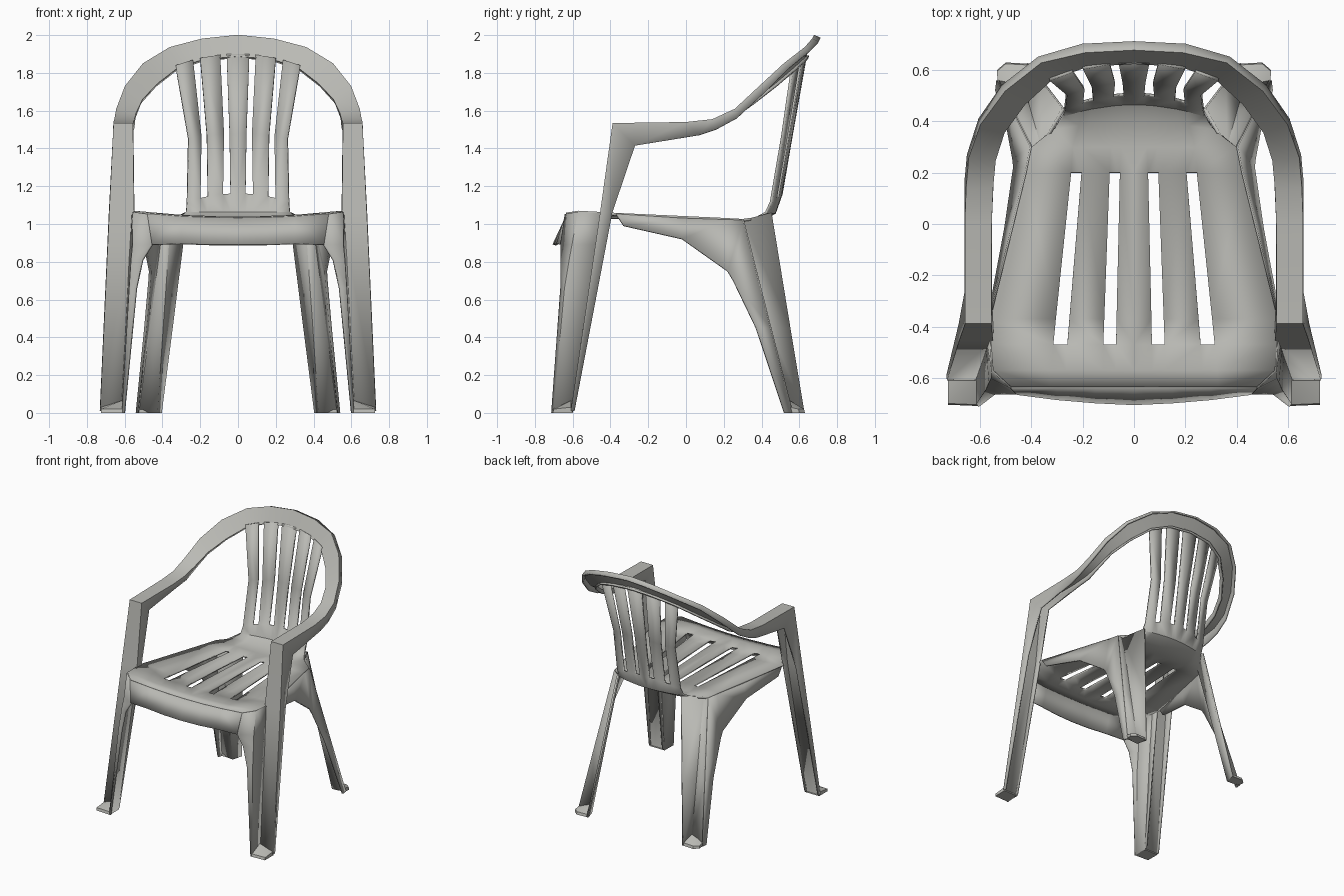
import bpy, bmesh

grey = bpy.data.materials.new("light_grey_plastic")
grey.diffuse_color = (0.49, 0.49, 0.46, 1)


def finish(name, bm, thickness=0.0):
    """Make an object from one half, mirror it over x and give the sheet its thickness."""
    bmesh.ops.recalc_face_normals(bm, faces=bm.faces)
    mesh = bpy.data.meshes.new(name)
    bm.to_mesh(mesh)
    bm.free()
    mesh.materials.append(grey)
    ob = bpy.data.objects.new(name, mesh)
    bpy.context.collection.objects.link(ob)
    bpy.ops.object.select_all(action='DESELECT')
    bpy.context.view_layer.objects.active = ob
    ob.select_set(True)
    bpy.ops.object.shade_smooth_by_angle(angle=0.5)
    mirror = ob.modifiers.new("mirror", 'MIRROR')
    mirror.merge_threshold = 0.002
    if thickness:
        solid = ob.modifiers.new("thickness", 'SOLIDIFY')
        solid.thickness = thickness
        solid.offset = 0
    return ob


def sheet(name, rows, skip=lambda r, c: False, thickness=0.014):
    """Sheet through rows of points; skip leaves out cells as openings."""
    bm = bmesh.new()
    vs = [[bm.verts.new(p) for p in row] for row in rows]
    for r in range(len(rows) - 1):
        for c in range(len(rows[0]) - 1):
            if not skip(r, c):
                bm.faces.new((vs[r][c], vs[r][c + 1], vs[r + 1][c + 1], vs[r + 1][c]))
    return finish(name, bm, thickness)


def hull(name, pts):
    bm = bmesh.new()
    for p in pts:
        bm.verts.new(p)
    bmesh.ops.convex_hull(bm, input=bm.verts)
    return finish(name, bm)


# Seat and backrest in one sheet: y, z, bend in y, bend in z, column positions
shell = [
    (-.635, 1.03, 0, .10, (0, .07, .12, .27, .33, .48)),
    (-.57, 1.033, 0, .10, (0, .07, .12, .265, .325, .55)),
    (-.47, 1.033, 0, .08, (0, .07, .12, .26, .315, .557)),
    (-.37, 1.033, 0, .06, (0, .068, .116, .252, .305, .56)),
    (.20, 1.02, 0, .03, (0, .055, .095, .205, .245, .42)),
    (.30, 1.015, 0, .03, (0, .05, .09, .20, .24, .40)),
    (.40, 1.02, .3, .1, (0, .045, .085, .18, .215, .31)),
    (.47, 1.06, .6, 0, (0, .04, .08, .165, .20, .275)),
    (.505, 1.16, .75, -.6, (0, .04, .08, .16, .20, .27)),
    (.56, 1.48, .75, -.4, (0, .045, .075, .165, .195, .263)),
    (.635, 1.90, .65, -.55, (0, .06, .095, .20, .24, .33)),
]
rows = [[(x, y - ky * x * x, z + kz * x * x) for x in xs] for y, z, ky, kz, xs in shell]
sheet("seat_and_backrest", rows, lambda r, c: c in (1, 3) and r in (2, 3, 8, 9))

# Hoop, armrest and outer front leg: inner flange, inner edge, outer edge, outer flange
sheet("hoop_arm_and_front_leg", [
    [(0, .65, 1.885), (0, .63, 1.89), (0, .68, 1.995), (0, .71, 1.98)],
    [(.18, .64, 1.87), (.18, .62, 1.875), (.19, .67, 1.975), (.20, .70, 1.96)],
    [(.325, .585, 1.82), (.32, .57, 1.83), (.36, .63, 1.93), (.37, .65, 1.91)],
    [(.44, .48, 1.73), (.43, .47, 1.745), (.50, .52, 1.845), (.51, .54, 1.82)],
    [(.52, .365, 1.64), (.51, .36, 1.66), (.595, .39, 1.725), (.60, .41, 1.69)],
    [(.55, .255, 1.56), (.545, .25, 1.585), (.64, .26, 1.605), (.645, .27, 1.56)],
    [(.555, .15, 1.51), (.555, .14, 1.545), (.65, .14, 1.55), (.655, .16, 1.50)],
    [(.56, .05, 1.495), (.56, 0, 1.53), (.655, 0, 1.535), (.655, .07, 1.47)],
    [(.56, -.30, 1.45), (.56, -.385, 1.53), (.655, -.385, 1.53), (.655, -.27, 1.415)],
    [(.555, -.40, 1.06), (.555, -.45, 1.06), (.677, -.45, 1.06), (.677, -.39, 1.06)],
    [(.612, -.59, .01), (.612, -.605, .01), (.725, -.605, .01), (.725, -.59, .01)],
])

# Front apron under the seat edge
sheet("front_apron", [
    [(0, -.635, 1.03), (0, -.70, .89)],
    [(.15, -.635, 1.032), (.15, -.693, .89)],
    [(.30, -.635, 1.039), (.30, -.68, .895)],
    [(.48, -.635, 1.053), (.455, -.66, .89)],
])

# Inner panel of the front leg, curving round from the apron
sheet("front_leg_inner", [
    [(.48, -.635, 1.053), (.55, -.57, 1.063), (.555, -.45, 1.06)],
    [(.455, -.66, .89), (.552, -.60, .89), (.565, -.475, .89)],
    [(.505, -.66, .81), (.56, -.615, .81), (.57, -.49, .81)],
    [(.538, -.66, .66), (.57, -.64, .66), (.577, -.51, .66)],
    [(.602, -.708, 0), (.61, -.70, 0), (.612, -.60, 0)],
])

# Side apron running into the outer face of the back leg
sheet("side_apron", [
    [(.558, -.33, .99), (.56, -.37, 1.052)],
    [(.50, -.02, .92), (.474, -.02, 1.03)],
    [(.465, .22, .75), (.415, .22, 1.022)],
    [(.468, .25, .70), (.40, .30, 1.02)],
    [(.49, .37, .45), (.473, .445, .45)],
    [(.535, .52, 0), (.53, .56, 0)],
])

# Folded back leg
sheet("back_leg", [
    [(.40, .30, 1.02), (.36, .30, 1.02), (.275, .45, 1.06)],
    [(.473, .445, .45), (.40, .44, .45), (.352, .55, .45)],
    [(.53, .56, 0), (.43, .55, 0), (.41, .625, 0)],
])

# Feet
hull("front_foot", [(.605, -.71, 0), (.725, -.705, 0), (.725, -.60, 0), (.61, -.60, 0),
                    (.605, -.705, .02), (.725, -.70, .02), (.725, -.61, .03), (.615, -.61, .065)])
hull("back_foot", [(.41, .625, 0), (.50, .63, 0), (.535, .60, 0), (.53, .545, 0), (.43, .55, 0),
                   (.41, .62, .02), (.50, .625, .02), (.535, .595, .02), (.53, .55, .03), (.435, .55, .065)])
